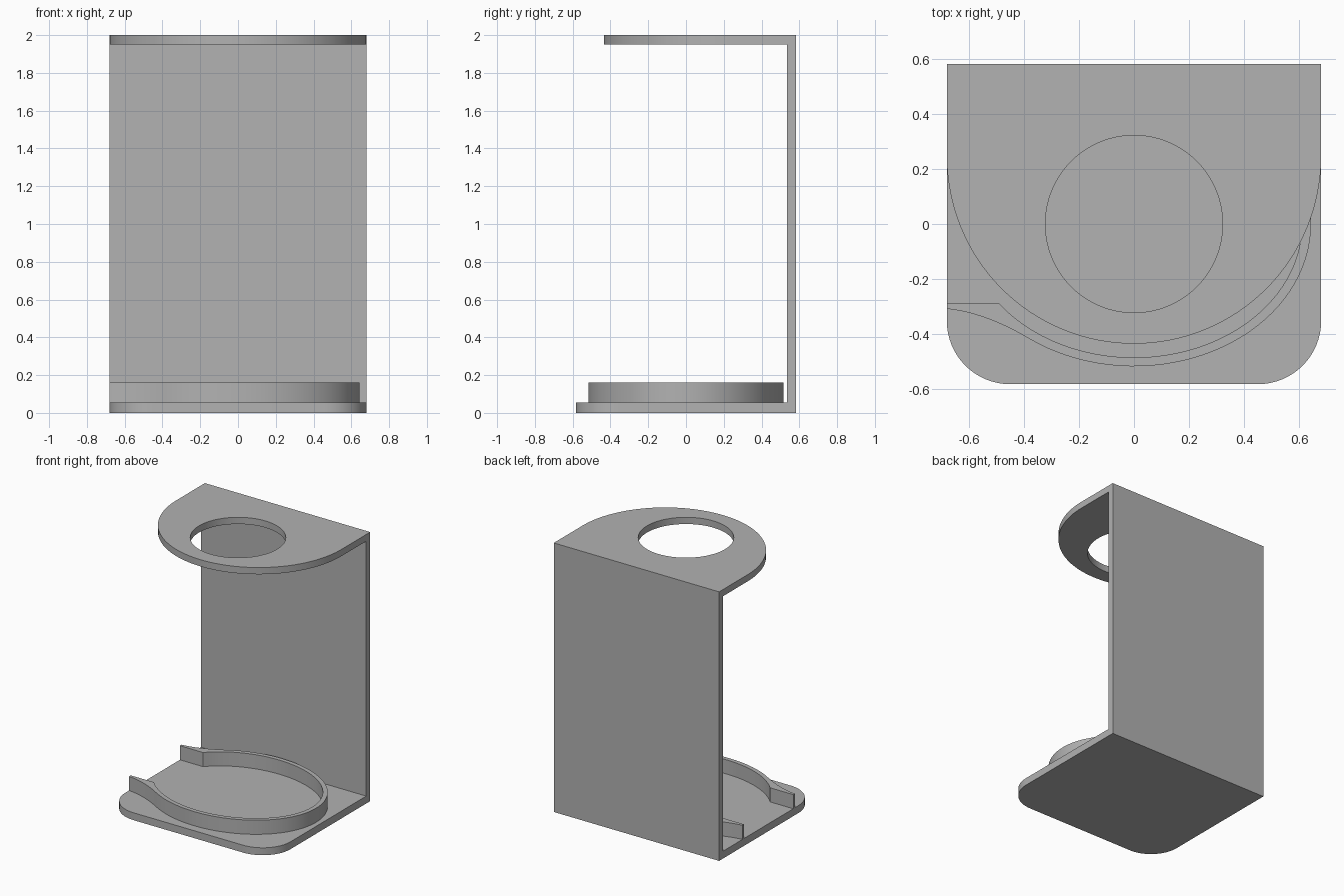
import bpy, bmesh
from math import sin, cos, pi, acos, radians
from mathutils import Vector

cube = bpy.data.objects.get("Cube")
if cube:
    bpy.data.objects.remove(cube, do_unlink=True)

W, D, H = 0.68, 0.582, 2.0      # half width, half depth, height
BASE, TOP, WALL = 0.055, 1.95, 0.535

grey = bpy.data.materials.new("plain grey")
grey.use_nodes = True
colour = (0.445, 0.445, 0.445, 1)
grey.diffuse_color = colour
grey.node_tree.nodes["Principled BSDF"].inputs["Base Color"].default_value = colour


def arc(cx, cy, rx, ry, a0, a1, n):
    """Points along an elliptical arc, angles in radians."""
    return [(cx + rx * cos(a0 + (a1 - a0) * i / n),
             cy + ry * sin(a0 + (a1 - a0) * i / n)) for i in range(n + 1)]


def prism(name, outline, z0, z1):
    """Extrude a plan outline between two heights."""
    bm = bmesh.new()
    face = bm.faces.new([bm.verts.new((x, y, z0)) for x, y in outline])
    side = bmesh.ops.extrude_face_region(bm, geom=[face])["geom"]
    bmesh.ops.translate(bm, vec=Vector((0, 0, z1 - z0)),
                        verts=[v for v in side if isinstance(v, bmesh.types.BMVert)])
    bmesh.ops.recalc_face_normals(bm, faces=bm.faces)
    mesh = bpy.data.meshes.new(name)
    bm.to_mesh(mesh)
    bm.free()
    mesh.materials.append(grey)
    ob = bpy.data.objects.new(name, mesh)
    bpy.context.collection.objects.link(ob)
    return ob


def activate(ob):
    bpy.ops.object.select_all(action="DESELECT")
    ob.select_set(True)
    bpy.context.view_layer.objects.active = ob


def combine(ob, other, operation):
    """Apply a boolean and remove the helper object."""
    activate(ob)
    mod = ob.modifiers.new("combine", "BOOLEAN")
    mod.operation, mod.solver, mod.object = operation, "EXACT", other
    bpy.ops.object.modifier_apply(modifier=mod.name)
    bpy.data.objects.remove(other, do_unlink=True)


# Base plate with two rounded front corners
R = 0.23
base = prism("stand_frame",
             [(W, D), (-W, D)]
             + arc(-W + R, -D + R, R, R, pi, 1.5 * pi, 16)
             + arc(W - R, -D + R, R, R, 1.5 * pi, 2 * pi, 16), 0, BASE)

# Back wall
wall = prism("back_wall", [(-W, WALL), (W, WALL), (W, D), (-W, D)], 0, H)

# Round-fronted top plate with a hole
top = prism("top_plate", [(W, D), (-W, D)] + arc(0, 0.245, W, W, pi, 2 * pi, 64), TOP, H)
hole = prism("hole_cutter", arc(0, 0, 0.322, 0.322, 0, 2 * pi, 80)[:-1], TOP - 0.1, H + 0.1)
combine(top, hole, "DIFFERENCE")

# Join the plates into one bracket and clean up flat areas
combine(base, wall, "UNION")
combine(base, top, "UNION")
activate(base)
clean = base.modifiers.new("clean", "DECIMATE")
clean.decimate_type, clean.angle_limit = "DISSOLVE", radians(0.5)
bpy.ops.object.modifier_apply(modifier=clean.name)

# Oval retaining rim, open on one side with flared lips
OX, OY, IX, IY = 0.643, 0.517, 0.61, 0.485
a_out = acos(-0.38 / OX)
a_in = acos(-0.49 / IX)
p0, p1 = Vector((-W, -0.308)), Vector((-0.541, -0.322))
p2 = Vector((OX * cos(a_out), -OY * sin(a_out)))
flare = []
for i in range(12):
    t = i / 12
    flare.append(tuple(p0 * (1 - t) ** 2 + p1 * 2 * t * (1 - t) + p2 * t * t))
outer = flare + arc(0, 0, OX, OY, -a_out, a_out, 72) + [(x, -y) for x, y in reversed(flare)]
lip = IY * sin(a_in)
inner = [(-W, lip)] + arc(0, 0, IX, IY, a_in, -a_in, 72) + [(-W, -lip)]
rim = prism("retaining_rim", outer + inner, BASE, 0.16)

# Smooth curved sides, keep hard edges
for ob in (base, rim):
    activate(ob)
    bpy.ops.object.shade_smooth_by_angle(angle=radians(25))
